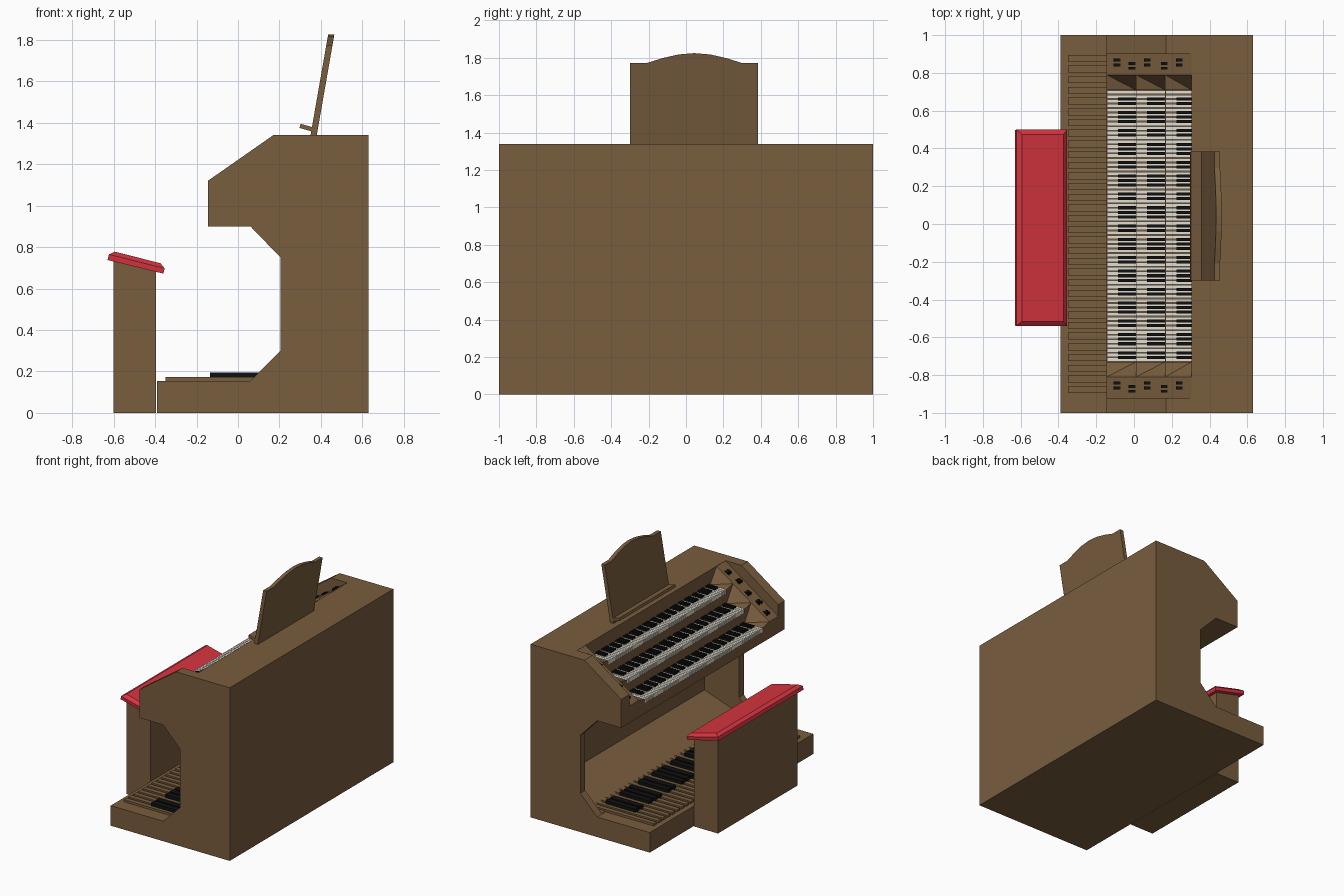
import bpy, bmesh, math

if "Cube" in bpy.data.objects:
    bpy.data.objects.remove(bpy.data.objects["Cube"])


def material(name, rgb):
    m = bpy.data.materials.new(name)
    m.diffuse_color = (*rgb, 1)
    m.use_nodes = True
    m.node_tree.nodes["Principled BSDF"].inputs["Base Color"].default_value = m.diffuse_color
    return m


WOOD = material("wood", (0.19, 0.11, 0.048))
RED = material("red_leather", (0.68, 0.035, 0.05))
BLACK = material("black", (0.005, 0.005, 0.005))
IVORY = material("ivory", (0.78, 0.74, 0.64))


def finish(name, bm, mat):
    bmesh.ops.recalc_face_normals(bm, faces=bm.faces)
    mesh = bpy.data.meshes.new(name)
    bm.to_mesh(mesh)
    bm.free()
    mesh.materials.append(mat)
    obj = bpy.data.objects.new(name, mesh)
    bpy.context.collection.objects.link(obj)
    return obj


def loft(name, rings, mat):
    """Closed solid through a series of rings with equal point counts."""
    bm = bmesh.new()
    rows = [[bm.verts.new(p) for p in ring] for ring in rings]
    n = len(rows[0])
    for a, b in zip(rows, rows[1:]):
        for i in range(n):
            j = (i + 1) % n
            bm.faces.new((a[i], a[j], b[j], b[i]))
    bm.faces.new(rows[0])
    bm.faces.new(rows[-1])
    return finish(name, bm, mat)


def prism(name, profile, y0, y1, mat):
    """Side profile (x, z) extruded along y."""
    return loft(name, [[(x, y, z) for x, z in profile] for y in (y0, y1)], mat)


def boxes(name, items, mat):
    """Many boxes (x0, x1, y0, y1, z0, z1) in one mesh."""
    bm = bmesh.new()
    for x0, x1, y0, y1, z0, z1 in items:
        lo, hi = [[bm.verts.new(p) for p in
                   ((x0, y0, z), (x1, y0, z), (x1, y1, z), (x0, y1, z))] for z in (z0, z1)]
        bm.faces.new(lo)
        bm.faces.new(hi)
        for i in range(4):
            j = (i + 1) % 4
            bm.faces.new((lo[i], lo[j], hi[j], hi[i]))
    return finish(name, bm, mat)


def cut(target, cutter):
    mod = target.modifiers.new("cut", "BOOLEAN")
    mod.operation, mod.solver, mod.object = "DIFFERENCE", "EXACT", cutter
    bpy.context.view_layer.objects.active = target
    bpy.ops.object.modifier_apply(modifier=mod.name)
    bpy.data.objects.remove(cutter)


# Console body with knee space and stepped keyboard well
body = prism("console_body", [
    (-0.39, 0), (0.63, 0), (0.63, 1.34), (0.17, 1.34), (-0.145, 1.12), (-0.145, 0.90),
    (0.06, 0.90), (0.205, 0.75), (0.205, 0.30), (0.06, 0.155), (-0.39, 0.155)], -1, 1, WOOD)
cut(body, prism("knee_cutter", [
    (0.0, 0.16), (0.15, 0.16), (0.5, 0.28), (0.5, 0.895), (0.0, 0.895)], -0.94, 0.94, WOOD))
STEP_X = [-0.145, 0.01, 0.165, 0.305]
FLOOR, RISE = 0.98, 0.108
stairs = [(-0.3, FLOOR)]
for i in range(3):
    stairs += [(STEP_X[i], FLOOR + RISE * i)] * (i > 0) + [(STEP_X[i + 1], FLOOR + RISE * i)]
cut(body, prism("well_cutter", stairs + [(0.305, 1.5), (-0.3, 1.5)], -0.92, 0.90, WOOD))

# Three keyboards
Y0, Y1, COUNT = -0.73, 0.71, 60
pitch = (Y1 - Y0) / COUNT
for k in range(3):
    x0, x1 = STEP_X[k], STEP_X[k + 1]
    z = FLOOR + RISE * k
    naturals, sharps = [], []
    for i in range(COUNT):
        y = Y0 + i * pitch
        naturals.append((x0 + 0.001, x1, y + 0.002, y + pitch - 0.002, z, z + 0.03))
        if i % 7 not in (2, 6) and i < COUNT - 1:
            sharps.append((x0 + 0.06, x1, y + pitch - 0.008, y + pitch + 0.008,
                           z + 0.01, z + 0.043))
    boxes(f"keyboard_{k + 1}_naturals", naturals, IVORY)
    boxes(f"keyboard_{k + 1}_sharps", sharps, BLACK)


# Sloping stop panels, tabs and key cheeks at both ends
def panel_z(x):
    return 1.03 + (x + 0.145) * 0.685


for side, inner, mid, outer in (("left", Y1, 0.79, 0.90), ("right", Y0, -0.81, -0.92)):
    prism(f"{side}_stop_panel", [
        (-0.145, FLOOR), (0.305, FLOOR), (0.305, panel_z(0.305)), (-0.145, panel_z(-0.145))],
        mid, outer, WOOD)
    for k in range(3):
        a, b, z = STEP_X[k], STEP_X[k + 1], FLOOR + RISE * k
        bm = bmesh.new()
        v = [bm.verts.new(p) for p in (
            (a, mid, z), (b, mid, z), (b, inner, z), (a, inner, z),
            (a, mid, panel_z(a)), (b, mid, panel_z(b)), (b, inner, z + 0.03), (a, inner, z + 0.03))]
        for f in ((0, 1, 2, 3), (4, 5, 6), (4, 6, 7), (0, 1, 5, 4), (1, 2, 6, 5),
                  (2, 3, 7, 6), (3, 0, 4, 7)):
            bm.faces.new([v[i] for i in f])
        finish(f"{side}_key_cheek_{k + 1}", bm, WOOD)
    tabs = []
    for i, x in enumerate((-0.09, -0.01, 0.07, 0.16, 0.24)):
        yc = (mid + outer) / 2 + (0.01 if i % 2 == 0 else -0.008)
        for dy in (-0.013, 0.013):
            for xa, xb, h in ((-0.018, 0.0, 0.012), (0.0, 0.018, 0.006)):
                zt = panel_z(x + (xa + xb) / 2)
                tabs.append((x + xa, x + xb, yc + dy - 0.007, yc + dy + 0.007, zt - 0.02, zt + h))
    boxes(f"{side}_stop_tabs", tabs, BLACK)

# Pedalboard
P0, PEDALS = -0.905, 32
step = 1.81 / PEDALS
boxes("pedal_naturals", [(-0.35, 0.2, P0 + i * step + 0.01, P0 + (i + 1) * step - 0.01, 0.15, 0.172)
                         for i in range(PEDALS)], WOOD)
boxes("pedal_sharps", [(-0.135, 0.12, P0 + (i + 1) * step - 0.022, P0 + (i + 1) * step + 0.022,
                        0.155, 0.196)
                       for i in range(PEDALS - 1) if i % 7 not in (2, 6)], BLACK)

# Music stand: arched board leaning back, with a ledge
outline = [(-0.30, 1.34), (0.385, 1.34), (0.385, 1.772), (0.30, 1.772)]
for i in range(1, 6):
    t = i / 6
    outline.append((0.30 - 0.51 * t, 1.772 + 0.053 * math.sin(math.pi * t)))
outline += [(-0.21, 1.772), (-0.30, 1.772)]
loft("music_stand", [[(x + (z - 1.34) * 0.175, y, z) for y, z in outline]
                     for x in (0.35, 0.38)], WOOD)
prism("music_ledge", [(0.297, 1.375), (0.36, 1.357), (0.365, 1.377), (0.302, 1.395)],
      -0.30, 0.385, WOOD)

# Bench with sloping padded seat
prism("bench_body", [(-0.6, 0), (-0.395, 0), (-0.395, 0.69), (-0.6, 0.742)], -0.506, 0.466, WOOD)


def seat_ring(xa, za, xb, zb, inset):
    ya, yb = -0.54 + inset, 0.50 - inset
    return [(xa, ya, za), (xb, ya, zb), (xb, yb, zb), (xa, yb, za)]


loft("bench_cushion", [
    seat_ring(-0.63, 0.738, -0.36, 0.672, 0.003),
    seat_ring(-0.623, 0.765, -0.354, 0.697, 0.0),
    seat_ring(-0.594, 0.778, -0.374, 0.722, 0.025)], RED)
